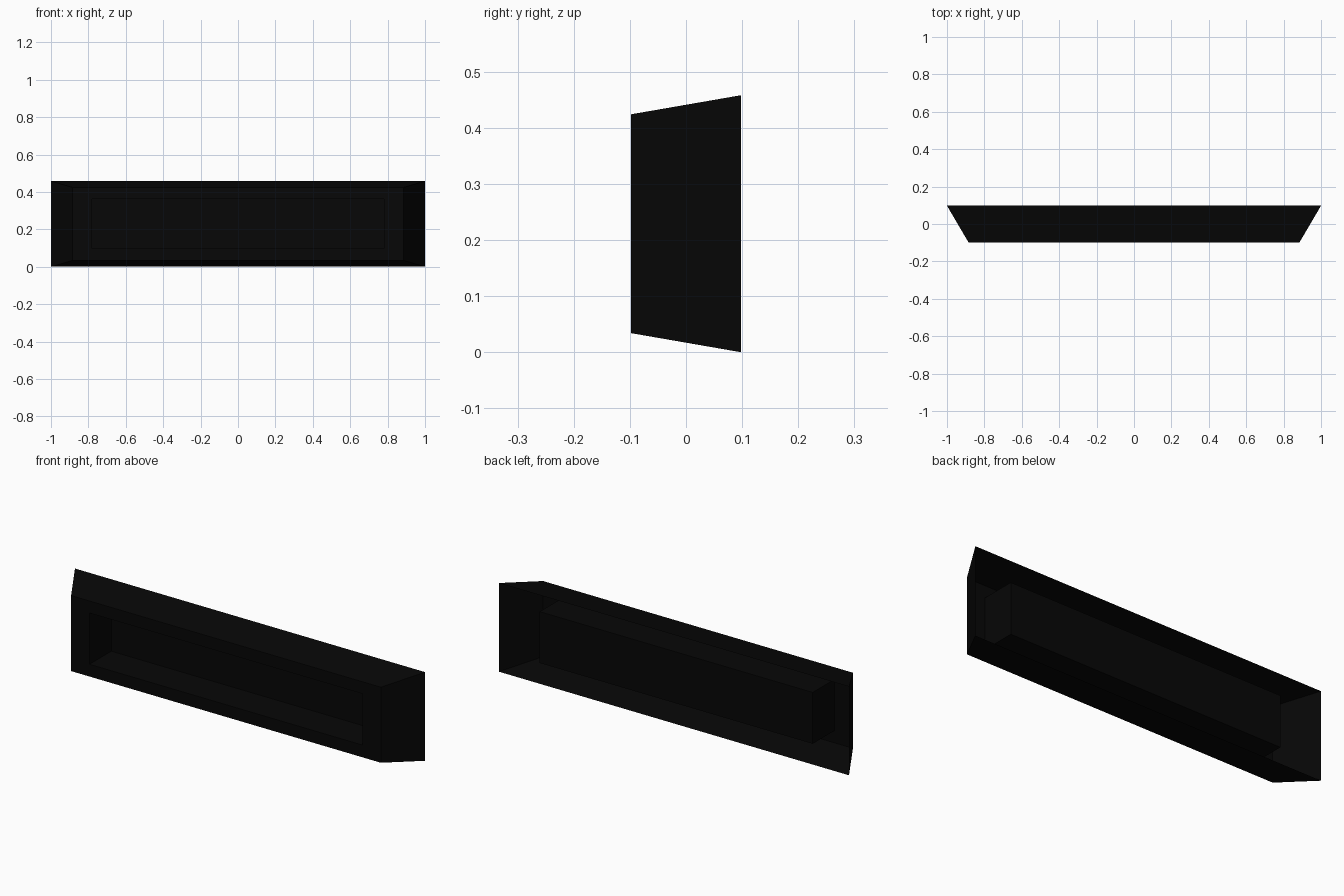
import bpy, bmesh

if "Cube" in bpy.data.objects:
    bpy.data.objects.remove(bpy.data.objects["Cube"])

black = bpy.data.materials.new("matte black")
black.diffuse_color = (0.002, 0.002, 0.002, 1)
black.use_nodes = True
black.node_tree.nodes["Principled BSDF"].inputs["Base Color"].default_value = black.diffuse_color

# Rectangular rings from the open back rim to the recess floor: half width, y, bottom, top
rings = [
    (1.0, 0.098, 0.0, 0.458),       # open back rim
    (0.885, -0.098, 0.034, 0.424),  # front edge
    (0.78, -0.098, 0.097, 0.362),   # recess opening
    (0.78, 0.08, 0.097, 0.362),     # recess floor
]

bm = bmesh.new()
loops = []
for w, y, lo, hi in rings:
    loops.append([bm.verts.new(p) for p in
                  ((-w, y, lo), (w, y, lo), (w, y, hi), (-w, y, hi))])

# Thin single-surface walls between successive rings, wound to face outward
for a, b in zip(loops, loops[1:]):
    for i in range(4):
        j = (i + 1) % 4
        bm.faces.new((a[j], a[i], b[i], b[j]))
bm.faces.new(loops[-1])  # closed recess panel, the wide back stays open
bm.normal_update()
bmesh.ops.recalc_face_normals(bm, faces=bm.faces[:])
bm.faces.ensure_lookup_table()
if bm.faces[-1].normal.y > 0:  # recess panel should face the front
    bmesh.ops.reverse_faces(bm, faces=bm.faces[:])

mesh = bpy.data.meshes.new("recessed_housing")
bm.to_mesh(mesh)
bm.free()
mesh.materials.append(black)
housing = bpy.data.objects.new("recessed_housing", mesh)
bpy.context.collection.objects.link(housing)
